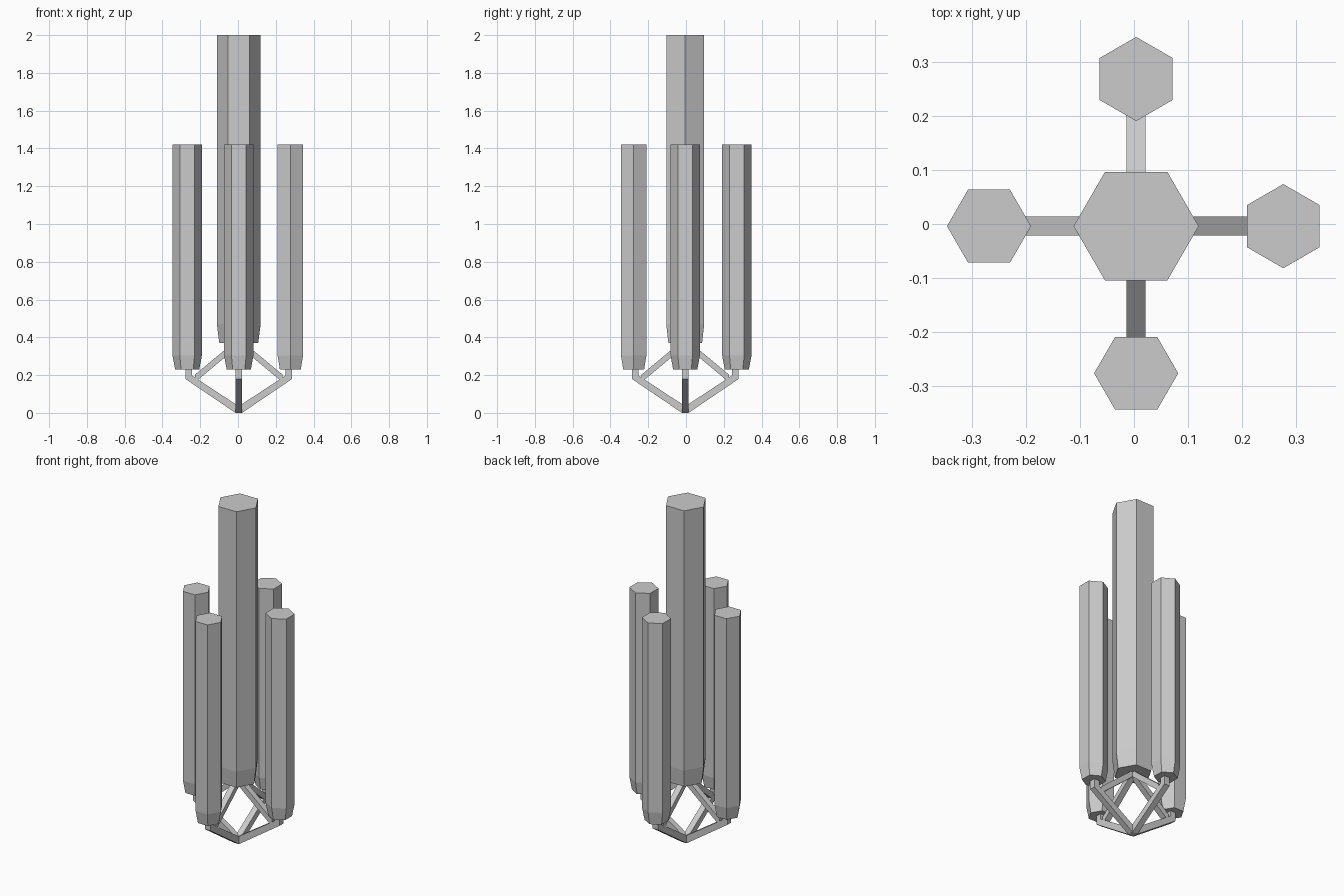
import bpy
import bmesh
from math import cos, sin, pi
from mathutils import Matrix, Vector

if "Cube" in bpy.data.objects:
    bpy.data.objects.remove(bpy.data.objects["Cube"], do_unlink=True)

CENTRE = Vector((0.004, -0.004, 0))
GREY = (0.6, 0.6, 0.6)

metal = bpy.data.materials.new("light_grey")
metal.use_nodes = True
metal.diffuse_color = (*GREY, 1)
metal.node_tree.nodes["Principled BSDF"].inputs["Base Color"].default_value = (*GREY, 1)


def finish(name, bm):
    bmesh.ops.recalc_face_normals(bm, faces=bm.faces)
    mesh = bpy.data.meshes.new(name)
    bm.to_mesh(mesh)
    bm.free()
    mesh.materials.append(metal)
    obj = bpy.data.objects.new(name, mesh)
    bpy.context.collection.objects.link(obj)
    return obj


def hex_column(name, centre, rings, turn):
    """Six-sided column lofted through (radius, height) rings and capped."""
    bm = bmesh.new()
    loops = [[bm.verts.new((centre.x + r * cos(turn + i * pi / 3),
                            centre.y + r * sin(turn + i * pi / 3), z))
              for i in range(6)] for r, z in rings]
    for low, high in zip(loops, loops[1:]):
        for i in range(6):
            j = (i + 1) % 6
            bm.faces.new((low[i], low[j], high[j], high[i]))
    bm.faces.new(loops[0])
    bm.faces.new(loops[-1])
    finish(name, bm)


def strut(name, profile, angle, half_width=0.0175):
    """Flat profile in the radial plane, given width and turned about the axis."""
    bm = bmesh.new()
    face = bm.faces.new([bm.verts.new((x, -half_width, z)) for x, z in profile])
    out = bmesh.ops.extrude_face_region(bm, geom=[face])
    verts = [v for v in out["geom"] if isinstance(v, bmesh.types.BMVert)]
    bmesh.ops.translate(bm, verts=verts, vec=(0, 2 * half_width, 0))
    bmesh.ops.transform(bm, verts=bm.verts,
                        matrix=Matrix.Translation(CENTRE) @ Matrix.Rotation(angle, 4, 'Z'))
    finish(name, bm)


# Tall central column with a tapered foot
hex_column("central_column", CENTRE, [(0.103, 0.37), (0.116, 0.47), (0.116, 2.0)], 0)

# Lower arm with upright end stub, and the brace up to the central column
ARM = [(0, 0), (0.017, 0), (0.283, 0.18), (0.283, 0.235),
       (0.248, 0.235), (0.248, 0.198), (0, 0.035)]
BRACE = [(0.232, 0.162), (0.232, 0.202), (0, 0.395), (0, 0.355)]

# Four outer columns with their arms and braces
SIDES = [("left", 0, pi / 6), ("back", pi / 2, pi / 6),
         ("right", pi, 0), ("front", 3 * pi / 2, 0)]
for side, angle, turn in SIDES:
    spot = CENTRE + Vector((0.273 * cos(angle), 0.273 * sin(angle), 0))
    hex_column(side + "_column", spot, [(0.064, 0.23), (0.078, 0.305), (0.078, 1.42)], turn)
    strut(side + "_arm", ARM, angle)
    strut(side + "_brace", BRACE, angle)
